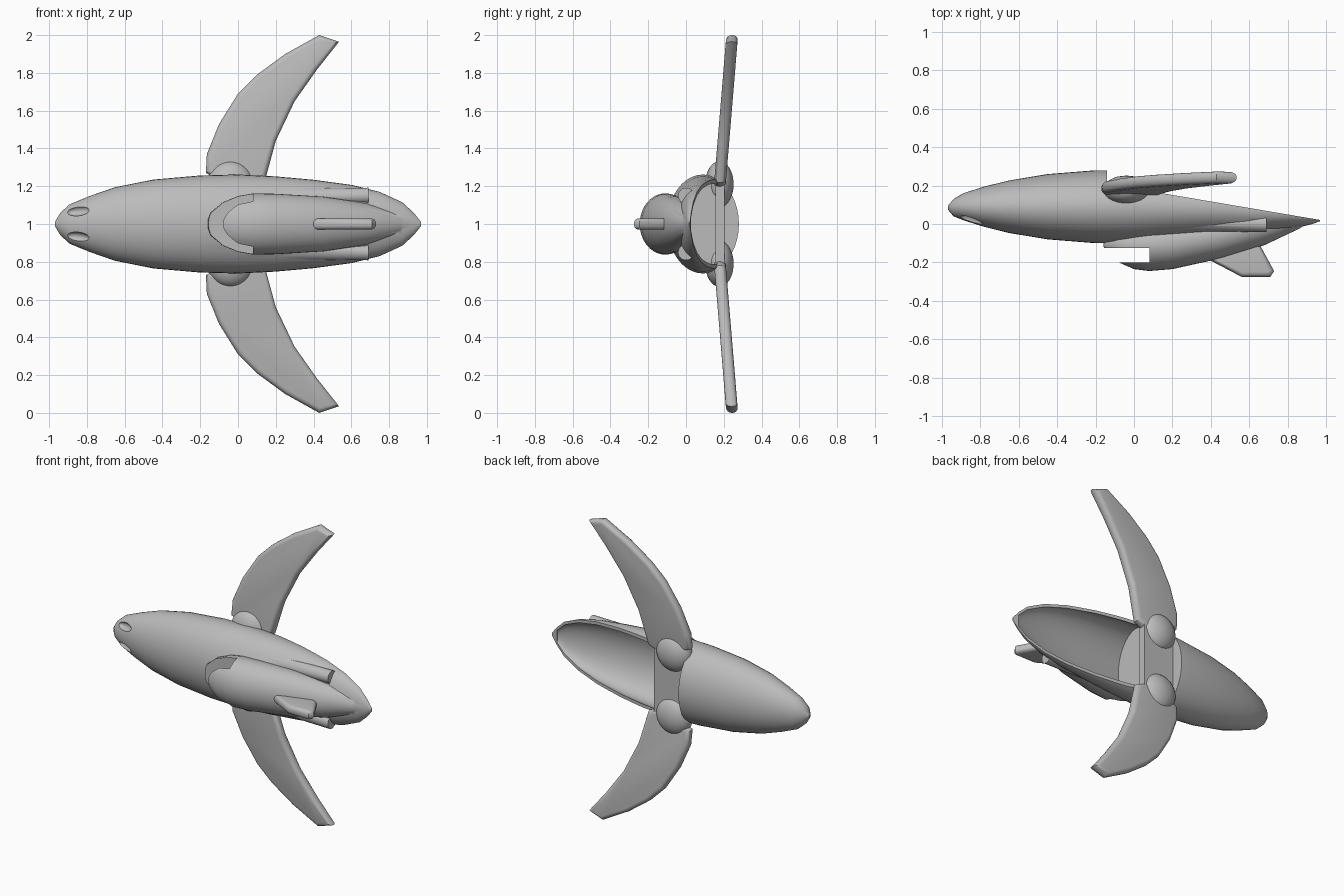
import bpy, bmesh, math
from mathutils import Vector

if "Cube" in bpy.data.objects:
    bpy.data.objects.remove(bpy.data.objects["Cube"])

grey = bpy.data.materials.new("plain grey")
grey.use_nodes = True
grey.diffuse_color = (0.5, 0.5, 0.5, 1)
grey.node_tree.nodes["Principled BSDF"].inputs["Base Color"].default_value = (0.5, 0.5, 0.5, 1)
MID = 1.0  # height of the symmetry plane


def finish(bm, name):
    bmesh.ops.recalc_face_normals(bm, faces=bm.faces)
    mesh = bpy.data.meshes.new(name)
    bm.to_mesh(mesh)
    bm.free()
    mesh.materials.append(grey)
    obj = bpy.data.objects.new(name, mesh)
    bpy.context.collection.objects.link(obj)
    return obj


def loft(name, sections, z=MID, sides=40):
    """Closed skin over elliptical sections (x, centre y, half depth, half height)."""
    bm = bmesh.new()
    rings = []
    for x, yc, ry, rz in sections:
        angles = [2 * math.pi * i / sides for i in range(sides)]
        rings.append([bm.verts.new((x, yc + ry * math.cos(a), z + rz * math.sin(a))) for a in angles])
    for a, b in zip(rings, rings[1:]):
        for i in range(sides):
            j = (i + 1) % sides
            bm.faces.new((a[i], a[j], b[j], b[i]))
    bm.faces.new(rings[0])
    bm.faces.new(rings[-1])
    return finish(bm, name)


def slab(name, points, thickness, place, bevel=0.0):
    """Extrude a flat outline; place(u, v, t) puts it in space, bevel rounds the rims."""
    bm = bmesh.new()
    low, high = [[bm.verts.new(place(u, v, t)) for u, v in points]
                 for t in (-thickness / 2, thickness / 2)]
    caps = [bm.faces.new(low), bm.faces.new(high)]
    for i in range(len(points)):
        j = (i + 1) % len(points)
        bm.faces.new((low[i], low[j], high[j], high[i]))
    bmesh.ops.recalc_face_normals(bm, faces=bm.faces)
    if bevel:
        rims = list({e for f in caps for e in f.edges})
        bmesh.ops.bevel(bm, geom=rims, offset=bevel, segments=4, profile=0.5,
                        affect='EDGES', clamp_overlap=True)
    return finish(bm, name)


def box(name, x0, x1, y0, y1, half):
    return slab(name, [(x0, y0), (x1, y0), (x1, y1), (x0, y1)], 2 * half,
                lambda u, v, t: (u, v, MID + t))


def activate(obj):
    bpy.ops.object.select_all(action='DESELECT')
    obj.select_set(True)
    bpy.context.view_layer.objects.active = obj


def combine(target, tool, operation):
    activate(target)
    mod = target.modifiers.new("combine", 'BOOLEAN')
    mod.operation, mod.solver, mod.object = operation, 'EXACT', tool
    bpy.ops.object.modifier_apply(modifier=mod.name)
    bpy.data.objects.remove(tool)


# Hull
HULL = [(-.97, .085, .01, .01), (-.94, .085, .045, .06), (-.89, .09, .07, .105),
        (-.78, .09, .105, .15), (-.65, .09, .137, .195), (-.45, .09, .17, .235),
        (-.2, .09, .19, .257), (0, .09, .19, .262), (.2, .09, .175, .252),
        (.4, .085, .155, .234), (.6, .07, .125, .207), (.75, .055, .09, .17),
        (.87, .04, .055, .115), (.93, .03, .03, .06), (.97, .02, .005, .01)]
hull = loft("hull", HULL)

# Intake pod with its open slot
pod = loft("intake_pod", [
    (-.16, -.11, .005, .02), (-.145, -.11, .04, .06), (-.08, -.11, .09, .115),
    (0, -.11, .125, .148), (.08, -.11, .135, .162), (.2, -.1, .135, .16),
    (.45, -.06, .12, .145), (.68, -.01, .1, .11), (.86, .02, .045, .055),
    (.93, .03, .01, .015)])
combine(pod, box("slot", -.3, .08, -.2, -.125, .4), 'DIFFERENCE')
combine(hull, pod, 'UNION')

# Side exhaust ducts
for side in (1, -1):
    duct = loft("duct", [(.2, 0, .036, .036), (.69, 0, .042, .042)], MID + side * .15, 24)
    combine(hull, duct, 'UNION')

# Hollow tail, wing seat and sloping open rim
WALL = .02
start = (.06, .09, .185, .26)
inside = [(x, y, ry - WALL, rz - WALL) for x, y, ry, rz in [start] + HULL[8:-1]]
combine(hull, loft("hollow", inside), 'DIFFERENCE')
cut = [(.06, .175), (1.1, -.001), (1.1, .5), (-.14, .5), (-.14, .2), (.06, .2)]
combine(hull, slab("rim_cut", cut, 1, lambda u, v, t: (u, v, MID + t)), 'DIFFERENCE')

# Nose sockets
for side in (1, -1):
    socket = loft("socket", [(-.065 * math.cos(a), 0, .03 * math.sin(a), .027 * math.sin(a))
                             for a in [.05 + i * .304 for i in range(11)]], 0, 20)
    socket.location = (-.845, .012, MID + side * .07)
    socket.rotation_euler = (0, side * -.12, -.42)
    bpy.context.view_layer.update()
    combine(hull, socket, 'DIFFERENCE')

# Spar joining the wings
parts = [hull, box("wing_spar", -.12, .09, .155, .205, .225)]

# Swept wings and pivot domes
WING = [(.02, .17), (-.17, .27), (-.165, .37), (-.1, .53), (0, .69), (.1, .79), (.25, .9),
        (.43, 1), (.535, .965), (.42, .82), (.3, .65), (.2, .44), (.14, .22)]
for side, label in ((1, "upper"), (-1, "lower")):
    parts.append(slab(label + "_wing", WING, .062,
                      lambda u, v, t: (u, .18 + .083 * (v - .22) + t, MID + side * v), .027))
    bm = bmesh.new()
    bmesh.ops.create_uvsphere(bm, u_segments=32, v_segments=16, radius=1)
    for v in bm.verts:
        x, y, z = v.co
        v.co = Vector((-.04 + .123 * x, .177 + .075 * z, MID + side * .21 + .123 * y))
    parts.append(finish(bm, label + "_pivot"))

# Dorsal fin
FIN = [(.36, -.17), (.56, -.275), (.71, -.275), (.73, -.245), (.64, -.08)]
parts.append(slab("dorsal_fin", FIN, .06, lambda u, v, t: (u, v, MID + t), .025))

for part in parts:
    activate(part)
    bpy.ops.object.shade_smooth_by_angle(angle=math.radians(35))
